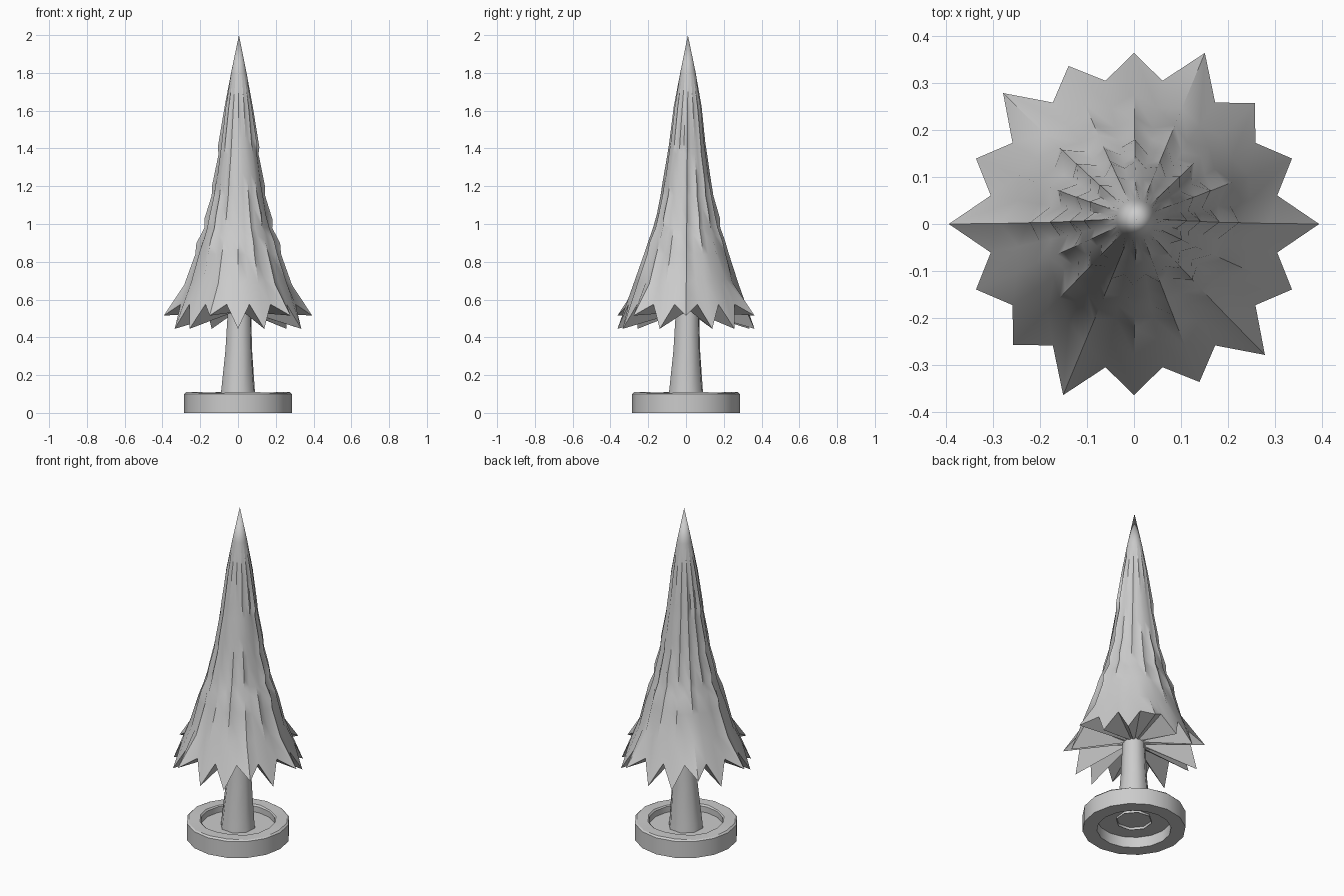
import bpy, math, random

if "Cube" in bpy.data.objects:
    bpy.data.objects.remove(bpy.data.objects["Cube"])

random.seed(4)


def make_object(name, verts, faces, angle=40):
    mesh = bpy.data.meshes.new(name)
    mesh.from_pydata(verts, [], faces)
    mesh.update()
    obj = bpy.data.objects.new(name, mesh)
    bpy.context.collection.objects.link(obj)
    bpy.ops.object.select_all(action='DESELECT')
    obj.select_set(True)
    bpy.context.view_layer.objects.active = obj
    bpy.ops.object.mode_set(mode='EDIT')
    bpy.ops.mesh.select_all(action='SELECT')
    bpy.ops.mesh.normals_make_consistent(inside=False)
    bpy.ops.object.mode_set(mode='OBJECT')
    bpy.ops.object.shade_smooth_by_angle(angle=math.radians(angle))
    return obj


def bridge(rows, n, closed=False):
    """Quads between successive rings of n vertices."""
    faces = []
    for j in range(rows if closed else rows - 1):
        a, b = j * n, ((j + 1) % rows) * n
        for i in range(n):
            k = (i + 1) % n
            faces.append((a + i, a + k, b + k, b + i))
    return faces


def ring(n, r, z, cx=0, cy=0, phase=0):
    return [(cx + r * math.cos(2 * math.pi * i / n + phase),
             cy + r * math.sin(2 * math.pi * i / n + phase), z) for i in range(n)]


# Foliage: pleated rings, (z, tip radius, valley radius, tip droop)
N = 32
long_tips = {0, 3, 6, 8, 11, 14}
tiers = [(1.80, .041, .041, 0), (1.62, .074, .066, 0),
         (1.44, .108, .088, .03), (1.37, .105, .097, 0),
         (1.25, .137, .115, .04), (1.15, .140, .125, 0),
         (1.07, .177, .145, .04), (0.98, .178, .160, 0),
         (0.93, .218, .180, .03), (0.84, .225, .205, 0),
         (0.70, .282, .250, .02)]
verts = []
for z, tip, valley, droop in tiers:
    t = (z - .55) / 1.45
    for i in range(N):
        a = 2 * math.pi * i / N
        is_tip = i % 2 == 0
        w = random.uniform(.3, 1.0) if is_tip and droop else 1
        if i in (0, 16):
            w = 1.1
        r = valley + (tip - valley) * w if is_tip else valley
        dz = -droop * w if is_tip else droop * .4
        verts.append((r * math.cos(a) + .005 * t, r * math.sin(a) + .012 * t, z + dz))

# Bottom skirt: six long raised tips, ten lower tips
for i in range(N):
    a = 2 * math.pi * i / N
    k = i // 2
    if i % 2:
        r, z = .31, .575
    elif k in long_tips:
        r, z = .393, .515
    else:
        r, z = .363, .445
    verts.append((r * math.cos(a), r * math.sin(a), z))
verts += ring(N, .05, .535, .008, .008)
faces = bridge(len(tiers) + 2, N)
apex = len(verts)
verts.append((.005, .01, 2.0))
faces += [(i, (i + 1) % N, apex) for i in range(N)]
make_object("foliage", verts, faces, 50)

# Trunk: tapered, leaning slightly, open ended
S = 8
trunk = (ring(S, .100, .05, phase=.3) + ring(S, .094, .11, phase=.3)
         + ring(S, .074, .33, .004, .004, .3) + ring(S, .064, .55, .008, .008, .3))
make_object("trunk", trunk, bridge(4, S), 60)

# Planter rim: faceted ring with a slightly uneven top
P = 16
rim = (ring(P, .285, 0) + ring(P, .285, .10) + ring(P, .275, .105)
       + ring(P, .212, .105) + ring(P, .205, .10) + ring(P, .205, 0))
rim = [(x, y, z + (.005 if z > .1 and i % 4 < 2 else 0)) for i, (x, y, z) in enumerate(rim)]
make_object("planter_rim", rim, bridge(6, P, closed=True), 25)

# Soil sheet inside the rim
make_object("planter_soil", ring(P, .207, .065), [tuple(range(P))])
